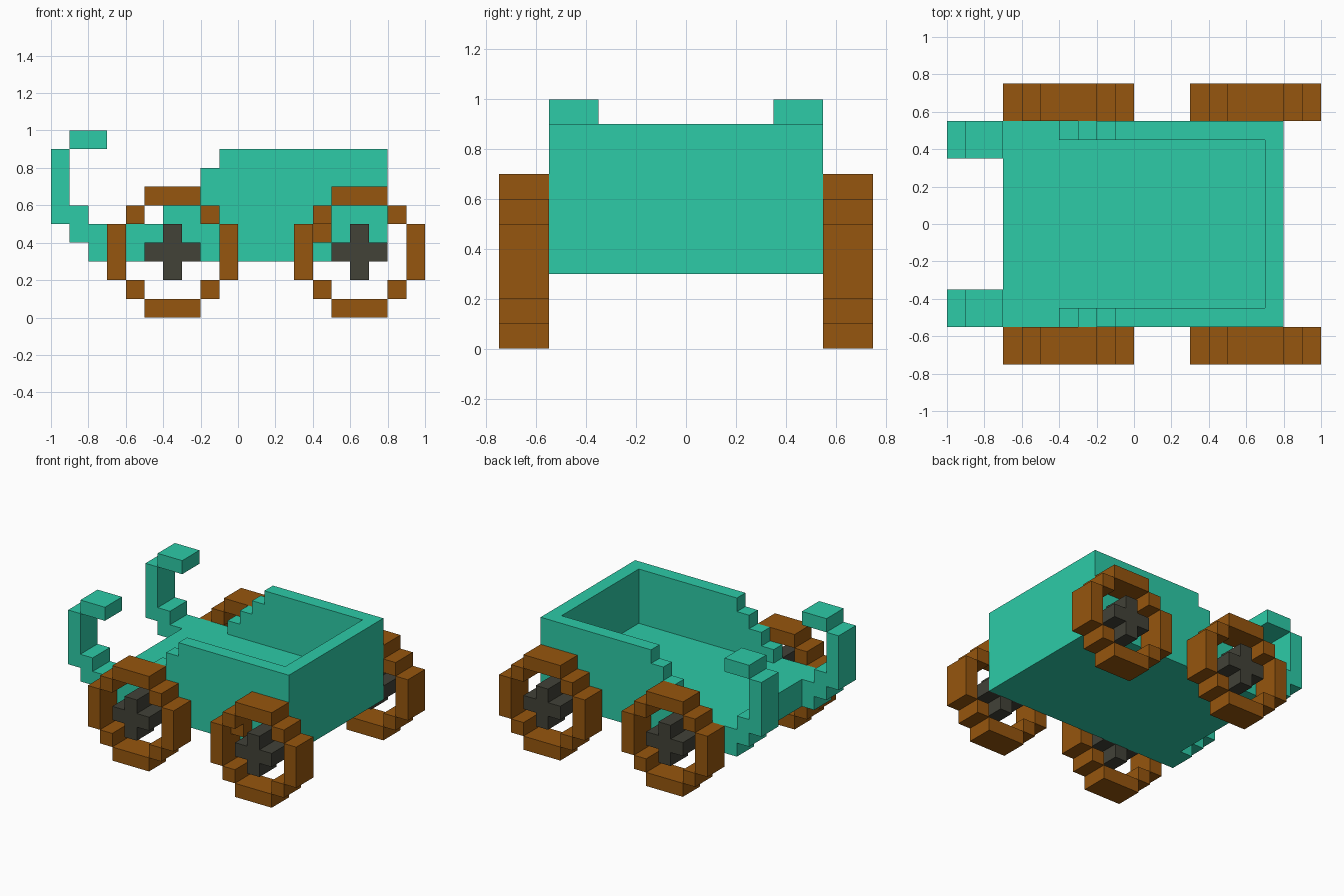
import bpy, bmesh

if "Cube" in bpy.data.objects:
    bpy.data.objects.remove(bpy.data.objects["Cube"])


def material(name, rgb):
    m = bpy.data.materials.new(name)
    m.diffuse_color = (*rgb, 1)
    m.use_nodes = True
    m.node_tree.nodes["Principled BSDF"].inputs["Base Color"].default_value = m.diffuse_color
    return m


TEAL = material("teal paint", (0.026, 0.597, 0.387))
BROWN = material("brown rim", (0.305, 0.093, 0.0044))
DARK = material("dark hub", (0.054, 0.054, 0.039))


def prisms(name, profiles, y0, y1, mat):
    """Extrude one or more x-z outlines from y0 to y1 into one object."""
    y0, y1 = min(y0, y1), max(y0, y1)
    bm = bmesh.new()
    for pts in profiles:
        face = bm.faces.new([bm.verts.new((x, y0, z)) for x, z in pts])
        new = bmesh.ops.extrude_face_region(bm, geom=[face])["geom"]
        moved = [g for g in new if isinstance(g, bmesh.types.BMVert)]
        bmesh.ops.translate(bm, verts=moved, vec=(0, y1 - y0, 0))
    bmesh.ops.recalc_face_normals(bm, faces=bm.faces)
    me = bpy.data.meshes.new(name)
    bm.to_mesh(me)
    bm.free()
    me.materials.append(mat)
    ob = bpy.data.objects.new(name, me)
    bpy.context.collection.objects.link(ob)
    return ob


def rect(x0, x1, z0, z1):
    return [(x0, z0), (x1, z0), (x1, z1), (x0, z1)]


# Cart bed: thick floor and end wall
prisms("bed_floor", [rect(-0.7, 0.8, 0.3, 0.5)], -0.55, 0.55, TEAL)
prisms("end_wall", [rect(0.7, 0.8, 0.5, 0.9)], -0.45, 0.45, TEAL)

# Stepped side wall and curled handle outlines
WALL = [(-0.4, 0.5), (0.8, 0.5), (0.8, 0.9), (-0.1, 0.9), (-0.1, 0.8), (-0.2, 0.8),
        (-0.2, 0.7), (-0.3, 0.7), (-0.3, 0.6), (-0.4, 0.6)]
ARM = [(-0.7, 0.3), (-0.7, 0.5), (-0.8, 0.5), (-0.8, 0.6), (-0.9, 0.6), (-0.9, 0.9),
       (-1.0, 0.9), (-1.0, 0.5), (-0.9, 0.5), (-0.9, 0.4), (-0.8, 0.4), (-0.8, 0.3)]
HOOK = rect(-0.9, -0.7, 0.9, 1.0)


def wheel(label, cx, y0, y1, cz=0.35):
    # Blocky ring: four bars and four corner blocks
    ring = []
    for s in (-1, 1):
        a, b = sorted((s * 0.25, s * 0.35))
        ring.append(rect(cx - 0.15, cx + 0.15, cz + a, cz + b))
        ring.append(rect(cx + a, cx + b, cz - 0.15, cz + 0.15))
        for t in (-1, 1):
            px, pz = cx + s * 0.2, cz + t * 0.2
            ring.append(rect(px - 0.05, px + 0.05, pz - 0.05, pz + 0.05))
    prisms(label + "_rim", ring, y0, y1, BROWN)
    # Plus-shaped hub
    a, b = 0.05, 0.15
    plus = [(-b, -a), (-a, -a), (-a, -b), (a, -b), (a, -a), (b, -a),
            (b, a), (a, a), (a, b), (-a, b), (-a, a), (-b, a)]
    prisms(label + "_hub", [[(cx + x, cz + z) for x, z in plus]], y0, y1, DARK)


for side, s in (("front", -1), ("back", 1)):
    prisms(side + "_side_wall", [WALL], s * 0.45, s * 0.55, TEAL)
    prisms(side + "_handle", [ARM, HOOK], s * 0.35, s * 0.55, TEAL)
    for end, cx in (("left", -0.35), ("right", 0.65)):
        wheel(f"{side}_{end}_wheel", cx, s * 0.55, s * 0.75)

# Small extra block inside one rim
prisms("rim_block", [rect(0.4, 0.5, 0.4, 0.5)], -0.65, -0.55, BROWN)
